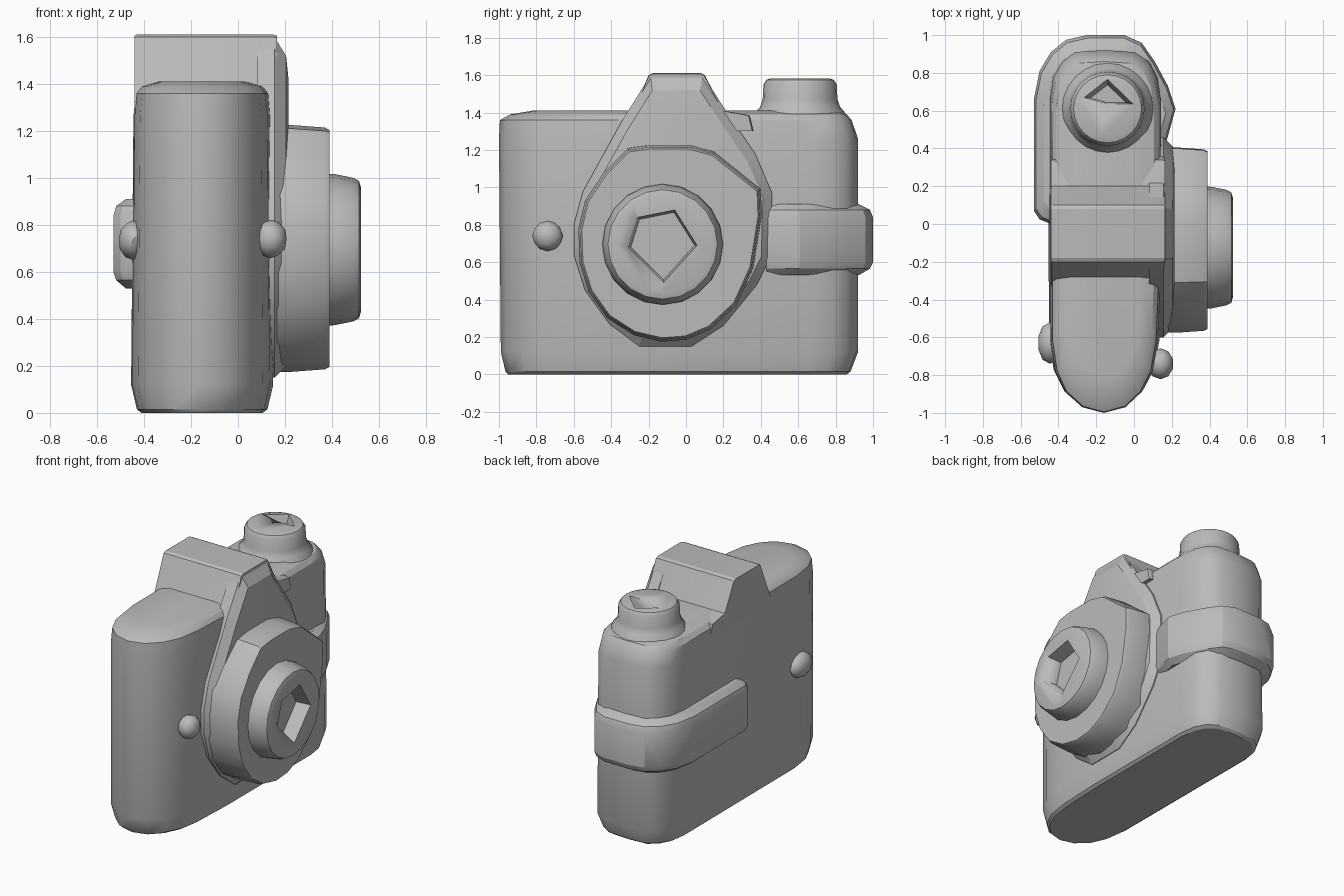
import bpy, bmesh, math
from mathutils import Vector

if "Cube" in bpy.data.objects:
    bpy.data.objects.remove(bpy.data.objects["Cube"], do_unlink=True)

grey = bpy.data.materials.new("plain grey")
grey.use_nodes = True
grey.diffuse_color = (0.5, 0.5, 0.5, 1)
grey.node_tree.nodes["Principled BSDF"].inputs["Base Color"].default_value = (0.5, 0.5, 0.5, 1)


def finish(name, bm, angle=32):
    bmesh.ops.recalc_face_normals(bm, faces=bm.faces)
    mesh = bpy.data.meshes.new(name)
    bm.to_mesh(mesh)
    bm.free()
    mesh.materials.append(grey)
    ob = bpy.data.objects.new(name, mesh)
    bpy.context.collection.objects.link(ob)
    bpy.ops.object.select_all(action='DESELECT')
    ob.select_set(True)
    bpy.context.view_layer.objects.active = ob
    bpy.ops.object.shade_smooth_by_angle(angle=math.radians(angle))
    return ob


def loft(name, rings, angle=32):
    """Skin a stack of rings and cap both ends."""
    bm = bmesh.new()
    vs = [[bm.verts.new(p) for p in r] for r in rings]
    n = len(vs[0])
    for a, b in zip(vs, vs[1:]):
        for i in range(n):
            j = (i + 1) % n
            bm.faces.new((a[i], a[j], b[j], b[i]))
    bm.faces.new(vs[0])
    bm.faces.new(vs[-1])
    return finish(name, bm, angle)


def along_x(pts, centre, layers):
    """Rings of a (y, z) outline at x, scaled about a centre."""
    cy, cz = centre
    return [[(x, cy + (y - cy) * s, cz + (z - cz) * s) for y, z in pts] for x, s in layers]


def along_z(pts, centre, layers):
    cx, cy = centre
    return [[(cx + (x - cx) * s, cy + (y - cy) * s, z) for x, y in pts] for z, s in layers]


def circle(cx, cy, r, n):
    return [(cx + r * math.cos(math.tau * i / n), cy + r * math.sin(math.tau * i / n)) for i in range(n)]


def cut(ob, cutter):
    """Carve the cutter out of the object, then discard it."""
    cutter.hide_render = True
    mod = ob.modifiers.new("recess", 'BOOLEAN')
    mod.operation = 'DIFFERENCE'
    mod.solver = 'EXACT'
    mod.object = cutter
    bpy.context.view_layer.objects.active = ob
    bpy.ops.object.modifier_apply(modifier=mod.name)
    bpy.data.objects.remove(cutter, do_unlink=True)


# Body: rounded slab, each layer inset by its own amounts
outline = [(-0.46, 0.66), (-0.455, -0.62), (-0.43, -0.78), (-0.375, -0.89), (-0.28, -0.97), (-0.16, -1.0),
           (-0.04, -0.97), (0.05, -0.89), (0.11, -0.78), (0.14, -0.62), (0.155, -0.3), (0.155, 0.66),
           (0.135, 0.78), (0.09, 0.86), (0.01, 0.91), (-0.155, 0.92), (-0.32, 0.91), (-0.39, 0.86), (-0.44, 0.78)]
body_layers = [(0, .05, .05, .06), (.015, .03, .035, .04), (.12, .005, .01, 0), (1.26, .015, 0, 0),
               (1.36, .025, .005, .035), (1.39, .05, .06, .06), (1.41, .12, .18, .14)]
cx = -0.153
loft("body", [[(cx + (x - cx) * (1 - dx / 0.31), y * ((1 - dp / 0.92) if y > 0 else 1 - dn), z)
               for x, y in outline] for z, dx, dn, dp in body_layers])

# Viewfinder hump across the top
hump = [(-0.33, 1.3), (-0.29, 1.39), (-0.2, 1.6), (-0.18, 1.61), (0.08, 1.61), (0.1, 1.6),
        (0.2, 1.41), (0.34, 1.385), (0.36, 1.3)]
loft("viewfinder_hump", along_x(hump, (-0.05, 1.3), [(-0.44, .985), (-0.43, 1), (0.15, 1), (0.165, .985)]), 20)

# Teardrop collar joining the hump to the lens
collar = [(-0.19, 1.6), (-0.34, 1.36), (-0.55, 0.98), (-0.6, 0.8), (-0.6, 0.64), (-0.54, 0.45), (-0.41, 0.27),
          (-0.25, 0.15), (0.03, 0.15), (0.2, 0.26), (0.38, 0.48), (0.45, 0.62), (0.46, 0.97), (0.37, 1.18),
          (0.24, 1.37), (0.09, 1.6)]
loft("lens_collar", along_x(collar, (-0.08, 0.7), [(0.08, 1), (0.155, 1), (0.205, 0.91), (0.215, 0.8)]), 25)

# Lens barrel with its blunt corner
barrel = [(-0.31, 1.21), (-0.2, 1.225), (0.02, 1.225), (0.15, 1.19), (0.4, 0.99), (0.405, 0.85), (0.36, 0.57),
          (0.27, 0.37), (0.13, 0.24), (0.0, 0.185), (-0.13, 0.175), (-0.28, 0.21), (-0.42, 0.3),
          (-0.52, 0.44), (-0.57, 0.6), (-0.575, 0.78), (-0.54, 0.93), (-0.44, 1.08)]
loft("lens_barrel", along_x(barrel, (-0.1, 0.7), [(0.12, 1), (0.23, 1), (0.37, 0.98), (0.39, 0.96)]))

# Inner lens ring with a five-sided recess
lens = loft("lens_ring", along_x(circle(-0.125, 0.695, 0.325, 20), (-0.125, 0.695),
            [(0.35, 1), (0.41, 0.99), (0.49, 0.94), (0.515, 0.9), (0.523, 0.82)]))
pent = [(-0.06, 0.88), (0.06, 0.69), (-0.12, 0.49), (-0.31, 0.68), (-0.26, 0.84)]
cut(lens, loft("lens_cutter", along_x(pent, (-0.12, 0.7), [(0.42, 0.92), (0.6, 1.05)])))

# Winding knob with a three-sided recess
kc = (-0.14, 0.61)
knob = loft("winding_knob", along_z(circle(*kc, 0.2, 24), kc,
            [(1.34, 1.27), (1.4, 1.2), (1.43, 1.07), (1.47, 1.0), (1.55, 0.98), (1.575, 0.9), (1.583, 0.78)]))
notch = [(-0.14, 0.77), (-0.27, 0.67), (-0.14, 0.635), (0.0, 0.635)]
cut(knob, loft("knob_cutter", along_z(notch, (-0.14, 0.66), [(1.51, 0.7), (1.65, 1.2)])))

# Grip band wrapping round one end
grip = [(-0.44, 0.0), (-0.5, 0.025), (-0.53, 0.07), (-0.53, 0.66), (-0.5, 0.81), (-0.44, 0.91), (-0.36, 0.975),
        (-0.25, 1.0), (-0.05, 1.0), (0.04, 0.96), (0.11, 0.86), (0.18, 0.73), (0.22, 0.61), (0.17, 0.43),
        (-0.1, 0.42), (-0.1, 0.0)]
loft("grip_band", along_z(grip, (-0.155, 0.45),
     [(0.53, 0.86), (0.565, 0.97), (0.6, 1), (0.84, 1), (0.88, 0.97), (0.91, 0.86)]), 25)

# Small round buttons, one on each face
for name, loc, size in (("front_button", (0.14, -0.74, 0.74), (0.07, 0.082, 0.082)),
                        ("rear_button", (-0.445, -0.63, 0.735), (0.065, 0.11, 0.085))):
    bm = bmesh.new()
    bmesh.ops.create_icosphere(bm, subdivisions=2, radius=1)
    bmesh.ops.scale(bm, vec=Vector(size), verts=bm.verts)
    bmesh.ops.translate(bm, vec=Vector(loc), verts=bm.verts)
    finish(name, bm)
